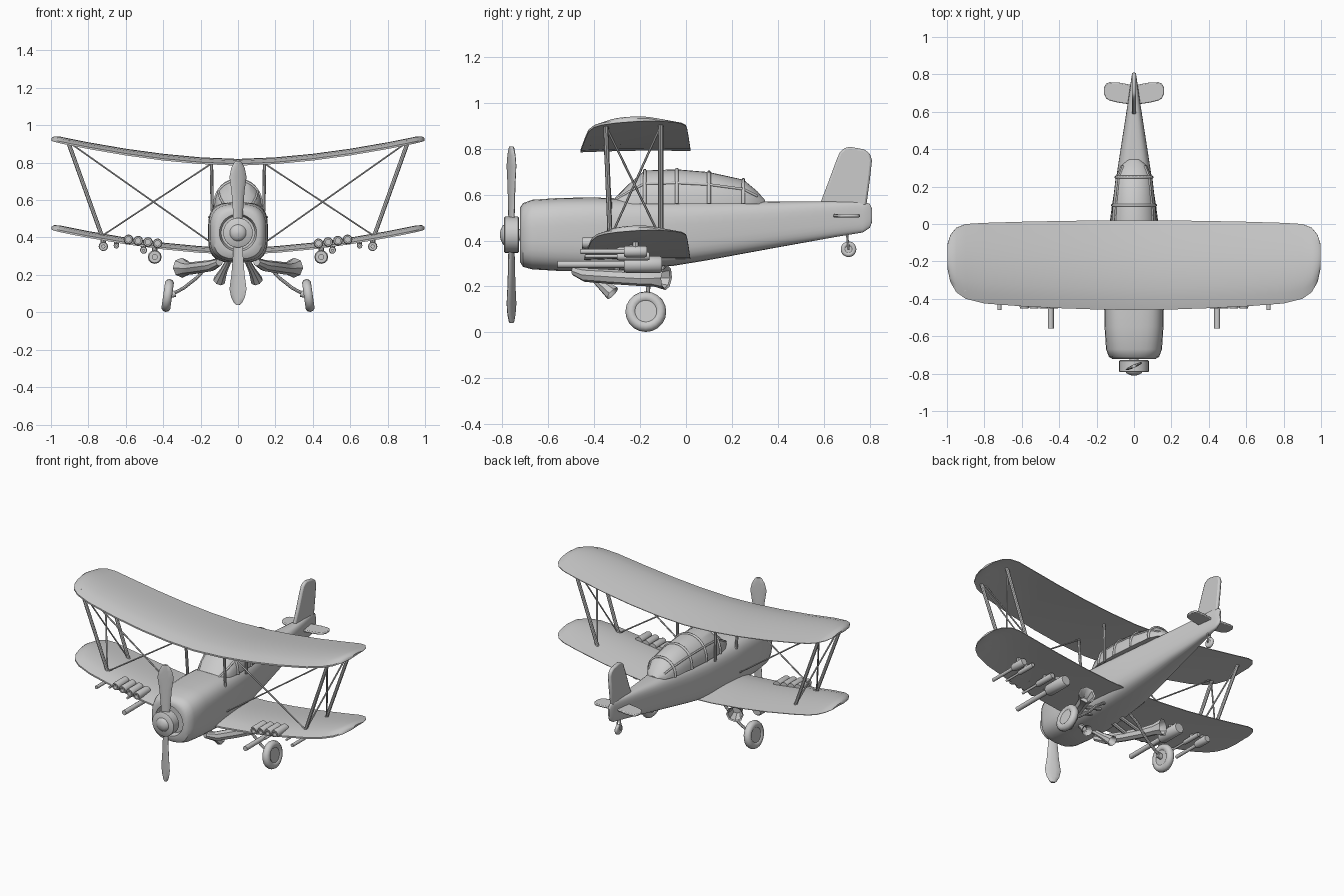
import bpy, bmesh, math
from mathutils import Vector

if "Cube" in bpy.data.objects:
    bpy.data.objects.remove(bpy.data.objects["Cube"])


def finish(name, bm, angle=40):
    bmesh.ops.recalc_face_normals(bm, faces=bm.faces)
    me = bpy.data.meshes.new(name)
    bm.to_mesh(me)
    bm.free()
    ob = bpy.data.objects.new(name, me)
    bpy.context.collection.objects.link(ob)
    bpy.ops.object.select_all(action='DESELECT')
    ob.select_set(True)
    bpy.context.view_layer.objects.active = ob
    bpy.ops.object.shade_smooth_by_angle(angle=math.radians(angle))
    return ob


def loft(name, rings, angle=40):
    bm = bmesh.new()
    vs = [[bm.verts.new(p) for p in r] for r in rings]
    n = len(rings[0])
    for a, b in zip(vs, vs[1:]):
        for i in range(n):
            bm.faces.new((a[i], a[(i + 1) % n], b[(i + 1) % n], b[i]))
    bm.faces.new(vs[0])
    bm.faces.new(vs[-1])
    return finish(name, bm, angle)


def pipe(name, pts, radii, sides=12):
    """Round tube through pts, all rings square to the overall direction."""
    pts = [Vector(p) for p in pts]
    axis = (pts[-1] - pts[0]).normalized()
    q = axis.to_track_quat('Z', 'Y')
    rings = [[p + q @ Vector((r * math.cos(t), r * math.sin(t), 0))
              for t in (2 * math.pi * i / sides for i in range(sides))]
             for p, r in zip(pts, radii)]
    return loft(name, rings)


def rod(name, a, b, r, sides=8):
    return pipe(name, [a, b], [r, r], sides)


def plate(name, outline, thick, bevel=0.006):
    """Thin plate from a 3D planar outline, thickened evenly by vector thick."""
    t = Vector(thick) / 2
    ob = loft(name, [[Vector(p) - t for p in outline], [Vector(p) + t for p in outline]])
    m = ob.modifiers.new("bevel", 'BEVEL')
    m.width, m.segments, m.limit_method = bevel, 2, 'ANGLE'
    return ob


def wire(name, pts, r):
    cu = bpy.data.curves.new(name, 'CURVE')
    cu.dimensions, cu.bevel_depth, cu.bevel_resolution = '3D', r, 1
    sp = cu.splines.new('POLY')
    sp.points.add(len(pts) - 1)
    for p, c in zip(sp.points, pts):
        p.co = (*c, 1)
    bpy.context.collection.objects.link(bpy.data.objects.new(name, cu))


# Fuselage: y, half width, bottom, top, squareness (first two rings form the nose recess)
def section(y, w, zb, zt, n, count=32):
    out = []
    for i in range(count):
        t = 2 * math.pi * (i + .5) / count
        c, s = math.cos(t), math.sin(t)
        out.append((math.copysign(abs(c) ** (2 / n), c) * w, y,
                    (zb + zt) / 2 + math.copysign(abs(s) ** (2 / n), s) * (zt - zb) / 2))
    return out


loft("fuselage", [section(*s) for s in (
    (-.69, .09, .335, .515, 2), (-.722, .1, .325, .525, 2), (-.722, .115, .305, .545, 2.4),
    (-.71, .135, .285, .563, 2.8), (-.67, .15, .274, .578, 3), (-.55, .158, .267, .586, 3.2),
    (-.4, .16, .265, .588, 3.4), (-.3, .158, .268, .584, 3.4), (-.05, .138, .29, .575, 3.4),
    (.1, .118, .315, .572, 3.4), (.4, .072, .37, .57, 3.4), (.65, .033, .415, .57, 3.4),
    (.77, .016, .435, .57, 3), (.8, .011, .455, .56, 3), (.81, .006, .48, .54, 2))])

# Canopy and its frame
stations = [(-.31, .09, .585), (-.25, .115, .645), (-.18, .127, .705), (-.04, .125, .71),
            (.1, .115, .698), (.25, .098, .665), (.31, .07, .615), (.345, .03, .575)]


def arch(y, w, top, grow=0.0, base=.56):
    return [((w + grow) * math.cos(a), y, base + (top - base + grow) * math.sin(a) ** .85)
            for a in (math.pi * i / 16 for i in range(17))]


loft("canopy", [arch(*s) for s in stations], 35)
for s in stations[2:6]:
    wire("canopy_hoop", arch(*s), .008)
for k in (3, 13):
    wire("canopy_rail", [arch(*s)[k] for s in stations[:7]], .006)


# Wings: span position, leading edge, trailing edge
def wing(name, dz, chord=1.0):
    half = [(0, -.46, .02), (.2, -.457, .019), (.4, -.45, .016), (.6, -.44, .012),
            (.8, -.425, .006), (.9, -.4, 0), (.95, -.365, -.02), (.982, -.31, -.06), (.997, -.24, -.11)]
    rings = []
    for x, a, b in [(-x, a, b) for x, a, b in half[:0:-1]] + half:
        z0 = .79 + dz + .13 * abs(x) ** 1.7
        k = min(1, (b - a) / .3)
        ts = [i / 8 for i in range(9)]
        y = lambda t: (a + (b - a) * t) * chord
        upper = [(x, y(t), z0 + k * (.004 + .026 * math.sin(math.pi * t ** .75))) for t in ts]
        lower = [(x, y(t), z0 + k * (.004 * math.sin(math.pi * t) - .006 * (1 - t))) for t in ts[::-1]]
        rings.append(upper + lower)
    loft(name, rings)


wing("upper_wing", 0)
wing("lower_wing", -.475, .97)

# Tail surfaces
plate("tail_fin", [(0, .58, .55), (0, .62, .655), (0, .655, .75), (0, .67, .785), (0, .69, .803),
                   (0, .715, .808), (0, .775, .797), (0, .8, .78), (0, .81, .75),
                   (0, .8, .66), (0, .785, .55)], (.024, 0, 0), .009)
tail = [(.02, .64), (.08, .648), (.13, .66), (.15, .672), (.16, .695), (.16, .73),
        (.15, .75), (.13, .758), (.08, .756), (.02, .745)]
plate("tailplane", [(x, y, .508) for x, y in tail] + [(-x, y, .508) for x, y in tail[::-1]],
      (0, 0, .014), .005)

# Propeller, hub and spinner
H = .425
pipe("propeller_shaft", [(0, -.68, H), (0, -.74, H)], [.025, .025], 16)
pipe("propeller_hub", [(0, -.728, H), (0, -.732, H), (0, -.788, H), (0, -.792, H)],
     [.074, .079, .079, .074], 24)
pipe("spinner", [(0, -.785, H), (0, -.797, H), (0, -.806, H), (0, -.811, H)],
     [.047, .042, .025, .006], 20)
for s in (1, -1):
    rings = []
    for d, w in ((.05, .026), (.12, .03), (.22, .038), (.3, .05), (.345, .04), (.375, .024), (.385, .012)):
        rings.append([])
        for i in range(10):
            t = 2 * math.pi * i / 10
            u, v, tw = w * math.cos(t), .009 * math.sin(t), s * .42
            rings[-1].append((u * math.cos(tw) - v * math.sin(tw),
                              -.76 + u * math.sin(tw) + v * math.cos(tw), H + s * d))
    loft("propeller_blade", rings)


# Wheel: tyre and hub turned about the x axis, leaning by tilt
def wheel(name, c, R, r, tilt, wide=1.0, sides=20):
    bpy.ops.mesh.primitive_torus_add(major_segments=sides, minor_segments=10, location=c,
                                     major_radius=R - r, minor_radius=r,
                                     rotation=(0, math.pi / 2 + tilt, 0))
    tyre = bpy.context.object
    tyre.name = name + "_tyre"
    tyre.scale.z = wide
    bpy.ops.object.shade_smooth_by_angle(angle=math.radians(50))
    d = Vector((math.cos(tilt), 0, -math.sin(tilt)))
    c = Vector(c)
    pipe(name + "_hub", [c - d * .7 * r, c + d * .7 * r], [R - 1.6 * r] * 2, 16)
    return c, d


wheel("tail_wheel", (0, .708, .362), .034, .011, 0)
for s in (1, -1):
    rod("tail_wheel_fork", (s * .014, .708, .362), (s * .008, .7, .44), .005)

for s in (1, -1):
    # Landing gear
    c, d = wheel("main_wheel", (s * .376, -.175, .09), .089, .025, -s * .14)
    rod("axle", c, (s * .335, -.175, .1), .018, 10)
    pipe("landing_leg", [(s * .345, -.175, .1), (s * .29, -.17, .13), (s * .22, -.165, .185),
                         (s * .16, -.16, .25), (s * .1, -.16, .29)], [.009] * 5, 8)

    # Interplane and centre struts, bracing wires
    for yt, yb in ((-.35, -.33), (-.11, -.11)):
        rod("wing_strut", (s * .91, yt, .915), (s * .725, yb, .40), .011)
        rod("centre_strut", (s * .142, yt, .81), (s * .138, yb, .54), .009)
    rod("side_wire", (s * .9, -.35, .9), (s * .73, -.11, .41), .005, 6)
    rod("side_wire", (s * .9, -.11, .9), (s * .73, -.33, .41), .005, 6)
    rod("front_wire", (s * .142, -.34, .795), (s * .725, -.33, .41), .005, 6)
    rod("front_wire", (s * .14, -.34, .37), (s * .905, -.34, .91), .005, 6)

    # Flared exhausts, hollow at the mouth
    pipe("exhaust", [(s * .1, -.49, .268), (s * .14, -.44, .25), (s * .2, -.32, .242),
                     (s * .25, -.2, .235), (s * .275, -.135, .235), (s * .3, -.085, .238),
                     (s * .298, -.09, .238), (s * .265, -.155, .235)],
         [.02, .03, .032, .033, .036, .054, .045, .026], 8)
    pipe("small_exhaust", [(s * .05, -.44, .275), (s * .075, -.385, .225), (s * .1, -.32, .17),
                           (s * .098, -.325, .174), (s * .08, -.37, .21)],
         [.016, .02, .034, .027, .014], 8)
    for y in (-.3, -.22):
        rod("exhaust_stub", (s * .08, y, .285), (s * (.21 if y < -.25 else .24), y, .24), .013)

    # Row of rocket tubes under the leading edge
    for i in range(4):
        x, z = s * (.43 + .052 * i), .369 + .007 * i
        pipe("rocket_tube", [(x, -.34, z), (x, -.44, z), (x, -.452, z), (x, -.452, z), (x, -.43, z)],
             [.026, .026, .022, .014, .014], 12)

    # Underwing guns: x, z, body radius, body ends, barrel radius, muzzle
    for x, z, r, y0, y1, b, muzzle in ((.445, .296, .037, -.27, -.105, .016, -.56),
                                       (.72, .352, .025, -.27, -.17, .011, -.46),
                                       (.505, .332, .019, -.3, -.16, .008, -.44),
                                       (.65, .356, .015, -.3, -.17, .007, -.42)):
        x *= s
        pipe("gun_body", [(x, y0, z), (x, y0 + .01, z), (x, y1 - .01, z), (x, y1, z)],
             [r * .85, r, r, r * .85], 12)
        rod("gun_barrel", (x, y0 + .02, z), (x, muzzle, z), b, 10)
        rod("gun_pylon", (x, (y0 + y1) / 2, z), (x, (y0 + y1) / 2, .33 + .13 * abs(x) ** 1.7), .014)
